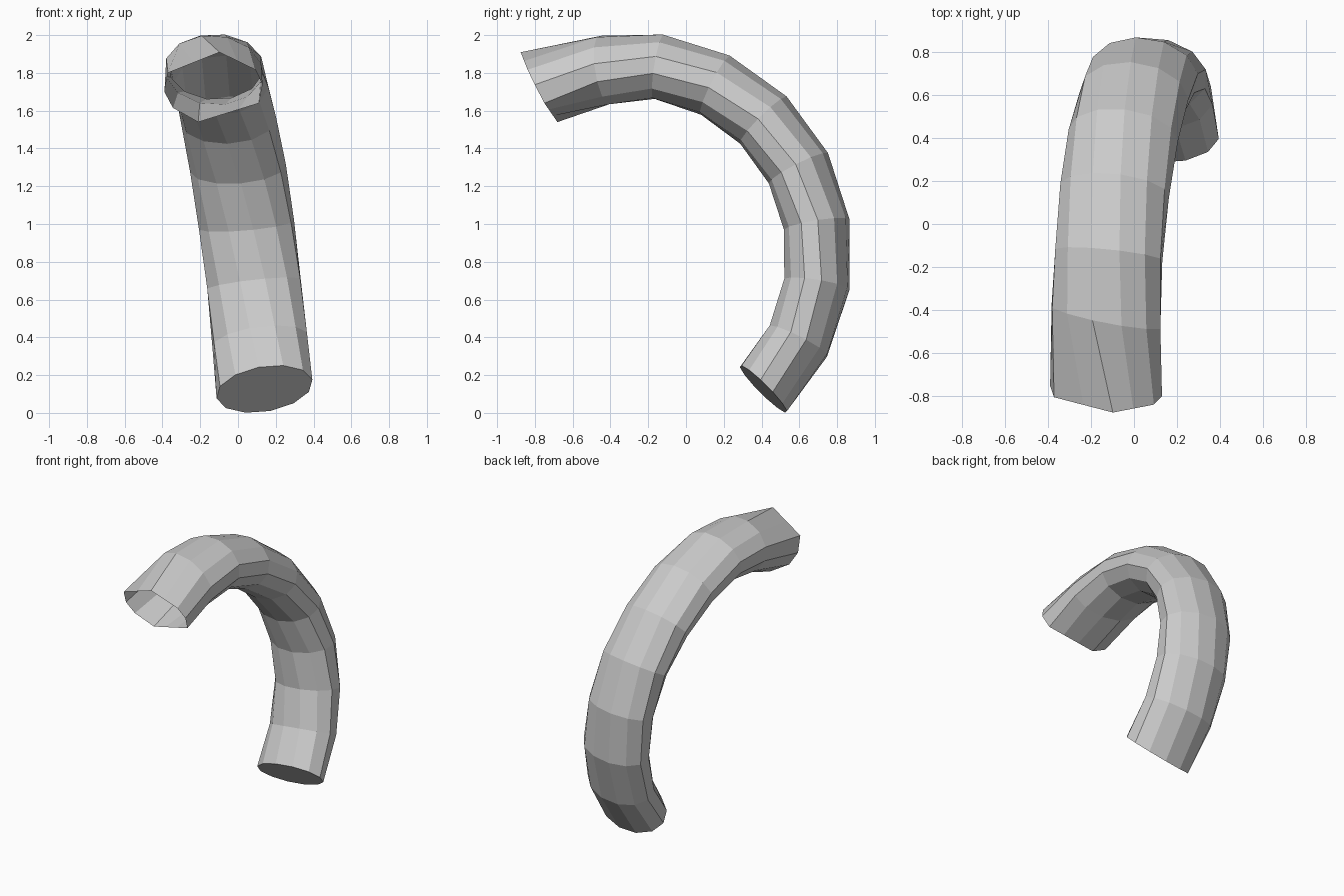
import bpy, bmesh
from math import sin, cos, radians
from mathutils import Vector

cube = bpy.data.objects.get("Cube")
if cube:
    bpy.data.objects.remove(cube)

grey = bpy.data.materials.new("light grey")
grey.use_nodes = True
colour = (0.6, 0.6, 0.6, 1)
grey.diffuse_color = colour
grey.node_tree.nodes["Principled BSDF"].inputs["Base Color"].default_value = colour

SIDES = 12
DRIFT = [0.14, 0.115, 0.085, 0.045, 0.0, -0.05, -0.09, -0.117, -0.13, -0.13]
LAST = len(DRIFT) - 1
# uneven corners of the open rim; None lies on the straight edge between neighbours
RIM = [-23, 7, 32, None, 83, None, 157, 188, 215, 252, None, None]


def ring_points(i):
    """Oval section number i along the coiling arc."""
    a = radians(-45 + 18 * i)
    out = Vector((0, cos(a), sin(a)))
    along = Vector((0, -sin(a), cos(a)))
    centre = Vector((DRIFT[i], -0.302, 0.838)) + out * 1.007
    rx, ry, skew = 0.253, 0.176, 0.1
    if i == LAST - 1:
        centre = Vector((DRIFT[i], -0.43, 1.815))
        rx, ry, skew = 0.26, 0.187, 0.2
    if i == LAST:
        centre = Vector((DRIFT[i], -0.777, 1.72))
        rx, ry, skew = 0.262, 0.215, 0.05
    side = Vector((1, 0, 0)) + along * skew
    up = out + Vector((-0.2 * (1 - i / LAST), 0, 0))

    def corner(deg):
        t = radians(deg)
        return centre + side * rx * cos(t) + up * ry * sin(t)

    if i < LAST:
        return [corner(15 - 4 * i + 30 * j) for j in range(SIDES)]
    points = [None if d is None else corner(d) for d in RIM]
    kept = [j for j in range(SIDES) if points[j]]
    for j, k in zip(kept, kept[1:] + [kept[0] + SIDES]):
        for m in range(j + 1, k):
            points[m] = points[j].lerp(points[k % SIDES], (m - j) / (k - j))
    return points


# faceted tube, closed at the foot and open at the top end
bm = bmesh.new()
rings = [[bm.verts.new(p) for p in ring_points(i)] for i in range(LAST + 1)]
for low, high in zip(rings, rings[1:]):
    for j in range(SIDES):
        k = (j + 1) % SIDES
        bm.faces.new((low[j], low[k], high[k], high[j]))
bm.faces.new(rings[0][::-1])
bmesh.ops.recalc_face_normals(bm, faces=bm.faces[:])

mesh = bpy.data.meshes.new("curved_tube")
bm.to_mesh(mesh)
bm.free()
mesh.materials.append(grey)
tube = bpy.data.objects.new("curved_tube", mesh)
bpy.context.collection.objects.link(tube)
